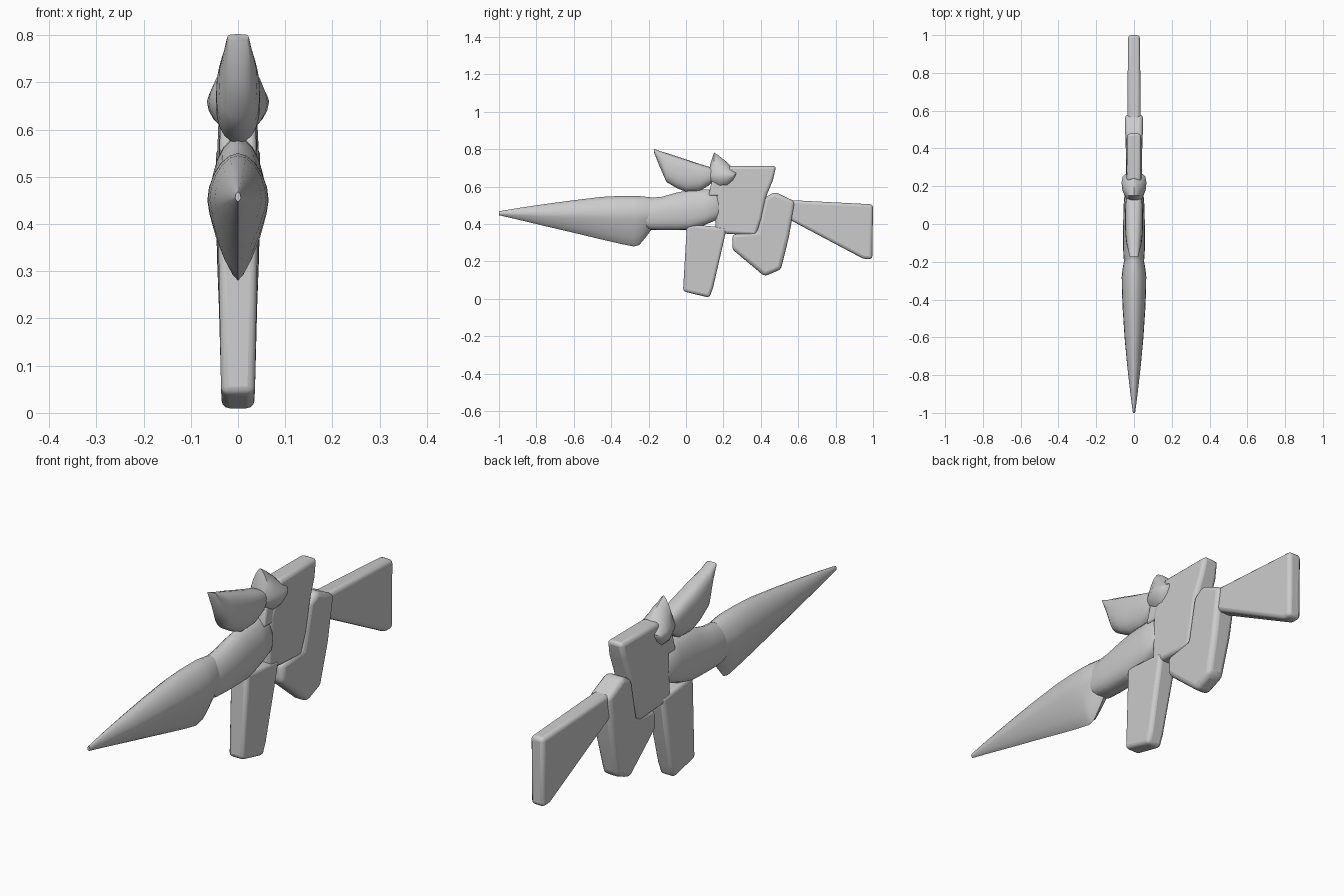
import bpy, bmesh
from math import sin, cos, pi


def finish(name, bm, bevel=0.0):
    bmesh.ops.recalc_face_normals(bm, faces=bm.faces)
    me = bpy.data.meshes.new(name)
    bm.to_mesh(me)
    bm.free()
    ob = bpy.data.objects.new(name, me)
    bpy.context.collection.objects.link(ob)
    if bevel:
        m = ob.modifiers.new("Bevel", 'BEVEL')
        m.width, m.segments, m.limit_method = bevel, 3, 'ANGLE'
        m.angle_limit = 0.35
    bpy.ops.object.select_all(action='DESELECT')
    ob.select_set(True)
    bpy.context.view_layer.objects.active = ob
    bpy.ops.object.shade_smooth_by_angle(angle=0.7)
    return ob


def slab(name, profile, bevel=0.016):
    """Side profile of (y, z, half width) points, mirrored across x = 0."""
    bm = bmesh.new()
    a = [bm.verts.new((w, y, z)) for y, z, w in profile]
    b = [bm.verts.new((-w, y, z)) for y, z, w in profile]
    n = len(profile)
    bm.faces.new(a)
    bm.faces.new(b[::-1])
    for i in range(n):
        j = (i + 1) % n
        bm.faces.new((a[i], b[i], b[j], a[j]))
    return finish(name, bm, bevel)


def power(v, p):
    return abs(v) ** p * (1 if v > 0 else -1)


def loft(name, sections, up=1.0, down=1.0, sides=20):
    """Sections of (y, bottom, widest z, top, half width); exponents shape each half."""
    bm = bmesh.new()
    rings = []
    for y, lo, mid, hi, w in sections:
        ring = []
        for k in range(sides):
            t = 2 * pi * k / sides
            c, s = cos(t), sin(t)
            p = up if s > 0 else down
            h = hi - mid if s > 0 else mid - lo
            ring.append(bm.verts.new((w * power(c, p), y, mid + h * power(s, p))))
        rings.append(ring)
    for r, q in zip(rings, rings[1:]):
        for k in range(sides):
            m = (k + 1) % sides
            bm.faces.new((r[k], r[m], q[m], q[k]))
    bm.faces.new(rings[0][::-1])
    bm.faces.new(rings[-1])
    return finish(name, bm)


# long pointed blade with a V-shaped underside
loft("blade", [
    (-1.0, 0.447, 0.455, 0.468, 0.006), (-0.9, 0.424, 0.453, 0.485, 0.019),
    (-0.75, 0.388, 0.45, 0.507, 0.036), (-0.6, 0.353, 0.45, 0.527, 0.05),
    (-0.45, 0.317, 0.45, 0.545, 0.06), (-0.35, 0.294, 0.45, 0.55, 0.064),
    (-0.28, 0.28, 0.45, 0.55, 0.065), (-0.25, 0.287, 0.45, 0.549, 0.062),
    (-0.21, 0.335, 0.45, 0.545, 0.056), (-0.185, 0.37, 0.45, 0.542, 0.05)],
    up=1.1, down=1.5)

# rounded fore-end joining blade and receiver
loft("fore_end", [
    (-0.26, 0.40, 0.45, 0.52, 0.045), (-0.19, 0.368, 0.45, 0.54, 0.054),
    (-0.13, 0.367, 0.455, 0.545, 0.058), (-0.05, 0.367, 0.46, 0.568, 0.058),
    (0.02, 0.368, 0.47, 0.582, 0.057), (0.1, 0.395, 0.48, 0.585, 0.055),
    (0.16, 0.42, 0.49, 0.582, 0.05), (0.18, 0.44, 0.49, 0.56, 0.038)],
    up=1.1, down=0.7)

# main receiver block
slab("receiver", [
    (0.155, 0.352, 0.04), (0.165, 0.58, 0.042), (0.23, 0.71, 0.038),
    (0.482, 0.71, 0.036), (0.465, 0.635, 0.04), (0.43, 0.55, 0.042),
    (0.405, 0.43, 0.042), (0.375, 0.338, 0.038)])

# magazine
slab("magazine", [
    (0.005, 0.40, 0.042), (-0.016, 0.04, 0.036), (0.125, 0.006, 0.034),
    (0.145, 0.06, 0.036), (0.218, 0.38, 0.045)])

# rear grip, wider near its top
slab("grip", [
    (0.248, 0.345, 0.036), (0.247, 0.265, 0.038), (0.42, 0.12, 0.036),
    (0.508, 0.158, 0.038), (0.55, 0.33, 0.045), (0.583, 0.52, 0.048),
    (0.475, 0.572, 0.046), (0.42, 0.54, 0.046), (0.38, 0.36, 0.042)], 0.02)

# shoulder stock
slab("stock", [
    (0.55, 0.528, 0.036), (1.0, 0.505, 0.031), (0.996, 0.212, 0.031),
    (0.95, 0.213, 0.031), (0.55, 0.425, 0.036)])

# forward-swept sight
loft("sight", [
    (-0.172, 0.785, 0.795, 0.802, 0.023), (-0.14, 0.705, 0.755, 0.79, 0.03),
    (-0.105, 0.625, 0.69, 0.78, 0.04), (-0.05, 0.592, 0.67, 0.762, 0.046),
    (0.0, 0.572, 0.66, 0.745, 0.047), (0.07, 0.575, 0.655, 0.722, 0.047),
    (0.12, 0.605, 0.655, 0.707, 0.044), (0.155, 0.64, 0.665, 0.69, 0.035)],
    up=0.7, down=0.9)

# flared sight mount with pointed top
loft("sight_mount", [
    (0.128, 0.62, 0.66, 0.715, 0.04), (0.15, 0.60, 0.66, 0.782, 0.05),
    (0.18, 0.588, 0.66, 0.762, 0.062), (0.22, 0.592, 0.66, 0.73, 0.066),
    (0.25, 0.622, 0.66, 0.70, 0.06), (0.266, 0.65, 0.67, 0.685, 0.045)],
    up=1.4, down=1.1)

# short bridge tying the sight mount to the fore-end
slab("mount_base", [
    (0.12, 0.55, 0.04), (0.14, 0.64, 0.036), (0.23, 0.64, 0.036), (0.23, 0.55, 0.04)], 0.01)
